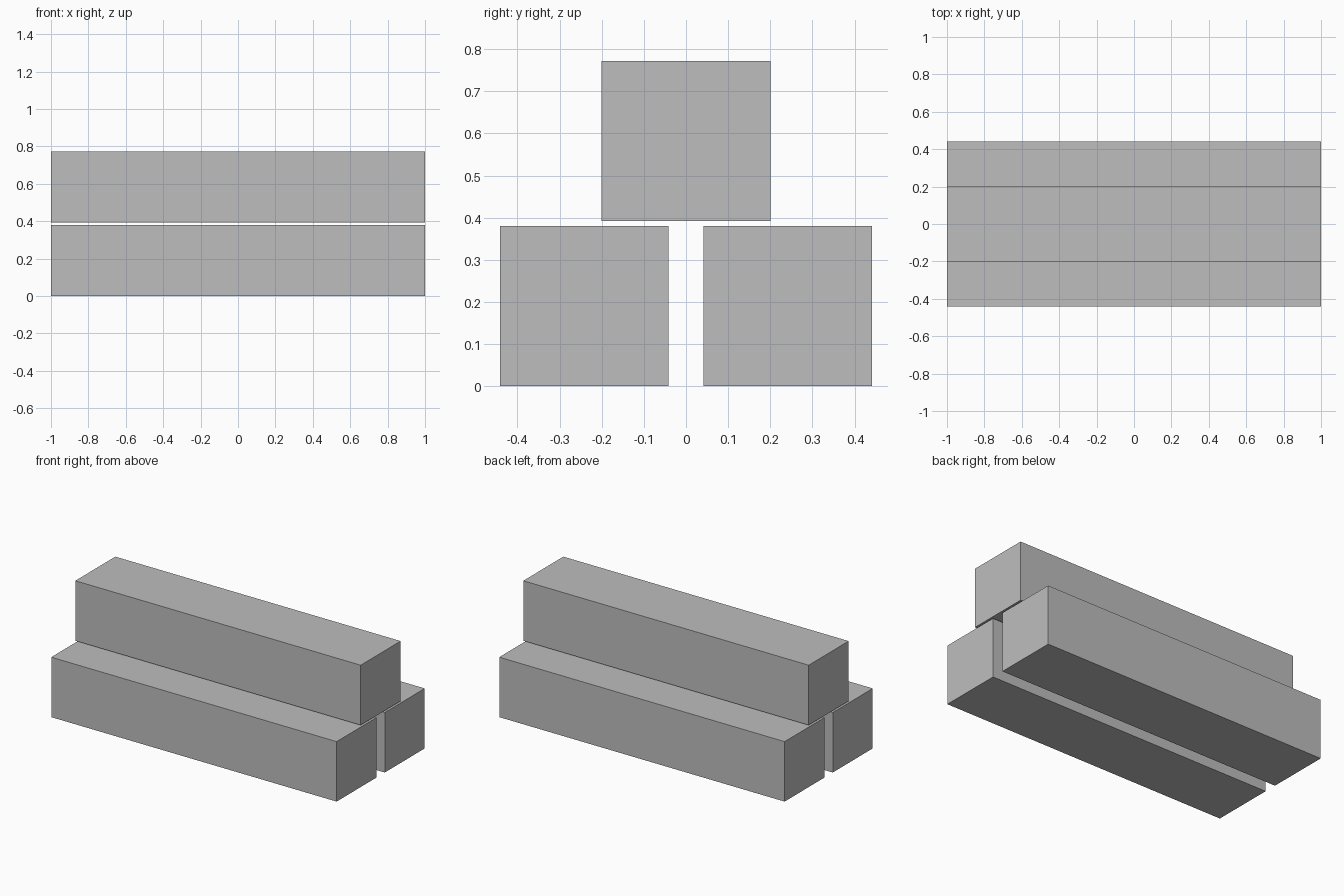
import bpy

if "Cube" in bpy.data.objects:
    bpy.data.objects.remove(bpy.data.objects["Cube"])

# Single flat grey for all beams
grey = bpy.data.materials.new("plain grey")
grey.diffuse_color = (0.515, 0.515, 0.515, 1.0)
grey.use_nodes = True
grey.node_tree.nodes["Principled BSDF"].inputs["Base Color"].default_value = grey.diffuse_color

LENGTH, WIDTH, HEIGHT = 2.0, 0.4, 0.38
GAP = 0.012  # vertical gap under the upper beam


def beam(name, y, bottom):
    """Straight rectangular beam along x, resting at the given height."""
    bpy.ops.mesh.primitive_cube_add(size=1, location=(0, y, bottom + HEIGHT / 2))
    obj = bpy.context.object
    obj.name = name
    obj.scale = (LENGTH, WIDTH, HEIGHT)
    bpy.ops.object.transform_apply(location=False, rotation=False, scale=True)
    obj.data.materials.append(grey)
    return obj


# Two lower beams side by side, mirrored about the centre
for side, name in ((-1, "lower_beam_front"), (1, "lower_beam_back")):
    beam(name, side * 0.241, 0.0)

# Upper beam straddling the gap
beam("upper_beam", 0.0, HEIGHT + GAP)
